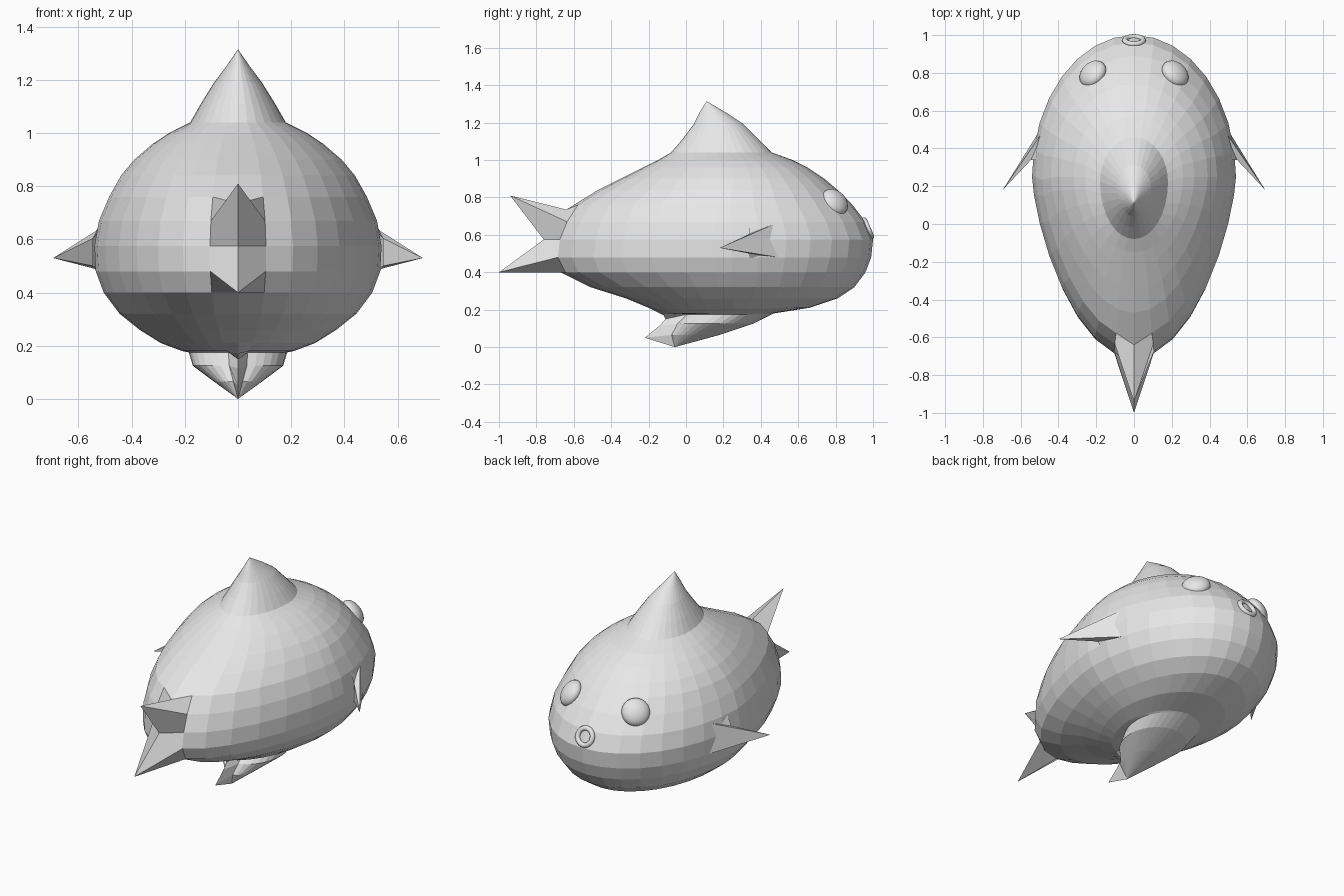
import bpy, bmesh, math
from mathutils import Vector

if "Cube" in bpy.data.objects:
    bpy.data.objects.remove(bpy.data.objects["Cube"])

grey = bpy.data.materials.new("light_grey")
grey.diffuse_color = (0.8, 0.8, 0.8, 1)
grey.use_nodes = True
grey.node_tree.nodes["Principled BSDF"].inputs["Base Color"].default_value = grey.diffuse_color


def make(name, bm, smooth=False):
    bmesh.ops.recalc_face_normals(bm, faces=bm.faces[:])
    me = bpy.data.meshes.new(name)
    bm.to_mesh(me)
    bm.free()
    me.materials.append(grey)
    for p in me.polygons:
        p.use_smooth = smooth
    ob = bpy.data.objects.new(name, me)
    bpy.context.collection.objects.link(ob)
    return ob


# Body: stacked egg-shaped rings (height, back, front, half width, back sharpness)
SEG = 32
BACK = SEG // 2
rings = [
    (0.065, -0.08, 0.18, 0.09, 1.0),
    (0.125, -0.05, 0.36, 0.17, 1.0),
    (0.175, 0.00, 0.46, 0.185, 1.0),
    (0.18, -0.11, 0.47, 0.21, 1.1),
    (0.21, -0.20, 0.66, 0.29, 1.2),
    (0.26, -0.32, 0.81, 0.37, 1.3),
    (0.32, -0.51, 0.90, 0.445, 1.4),
    (0.40, -0.67, 0.96, 0.505, 1.4),
    (0.48, -0.71, 0.99, 0.535, 1.4),
    (0.575, -0.70, 1.00, 0.54, 1.4),
    (0.67, -0.66, 0.96, 0.523, 1.4),
    (0.76, -0.60, 0.89, 0.485, 1.4),
    (0.84, -0.47, 0.81, 0.44, 1.4),
    (0.90, -0.35, 0.74, 0.39, 1.3),
    (0.96, -0.23, 0.65, 0.32, 1.2),
    (1.00, -0.15, 0.57, 0.26, 1.1),
    (1.04, -0.08, 0.46, 0.18, 1.0),
    (1.11, -0.02, 0.39, 0.14, 1.0),
    (1.19, 0.04, 0.31, 0.09, 1.0),
    (1.25, 0.07, 0.22, 0.045, 1.0),
]
# Centre back points pulled out into the tail spikes and the belly fin spike
pulled = {
    0: (-0.22, 0.05), 1: (-0.14, 0.115), 2: (-0.11, 0.15), 3: (-0.12, 0.17),
    8: (-1.0, 0.40), 9: (-0.76, 0.575), 10: (-0.94, 0.81), 11: (-0.64, 0.735),
}
bm = bmesh.new()
loops = []
for i, (z, back, front, w, power) in enumerate(rings):
    mid = min(0.25, back + (front - back) * 0.56)
    loop = []
    for k in range(SEG):
        t = math.tau * k / SEG
        c = math.cos(t)
        if c >= 0:
            y = mid + (front - mid) * c
        else:
            y = mid - (mid - back) * (-c) ** power
        co = Vector((w * math.sin(t), y, z))
        if k == BACK and i in pulled:
            co = Vector((0, *pulled[i]))
        loop.append(bm.verts.new(co))
    loops.append(loop)
for a, b in zip(loops, loops[1:]):
    for k in range(SEG):
        n = (k + 1) % SEG
        bm.faces.new((a[k], a[n], b[n], b[k]))
# Belly fin point and dorsal fin point
for loop, tip in ((loops[0], (0, -0.06, 0)), (loops[-1], (0, 0.11, 1.315))):
    v = bm.verts.new(tip)
    for k in range(SEG):
        bm.faces.new((loop[k], loop[(k + 1) % SEG], v))
make("body", bm)

for side, label in ((1, "right"), (-1, "left")):
    # Side fin: swept back spike on the flank
    pts = dict(
        tip=(0.695, 0.18, 0.53), ft=(0.475, 0.50, 0.67), fb=(0.49, 0.51, 0.477),
        rt=(0.515, 0.34, 0.67), rb=(0.53, 0.34, 0.477),
        m1=(0.545, 0.34, 0.605), m2=(0.545, 0.34, 0.50))
    bm = bmesh.new()
    v = {k: bm.verts.new((side * x, y, z)) for k, (x, y, z) in pts.items()}
    for f in ("ft fb tip", "ft tip m1", "fb m2 tip", "m1 tip m2",
              "ft m1 rt", "fb rb m2", "ft rt m1 m2 rb fb"):
        if f.count(" ") == 2:
            bm.faces.new([v[k] for k in f.split()])
    make(label + "_side_fin", bm)

    # Eye: flattened ball lying on the head surface
    bm = bmesh.new()
    bmesh.ops.create_uvsphere(bm, u_segments=24, v_segments=12, radius=0.08)
    eye = make(label + "_eye", bm, True)
    eye.scale = (1, 1, 0.6)
    eye.location = (side * 0.218, 0.795, 0.775)
    eye.rotation_euler = Vector((side * 0.58, 0.58, 0.58)).to_track_quat('Z', 'Y').to_euler()

# Mouth: small round lip ring
bpy.ops.mesh.primitive_torus_add(
    major_segments=24, minor_segments=8, major_radius=0.048, minor_radius=0.015,
    location=(0, 0.972, 0.635),
    rotation=Vector((0, 0.92, 0.4)).to_track_quat('Z', 'Y').to_euler())
mouth = bpy.context.object
mouth.name = "mouth"
mouth.data.materials.append(grey)
bpy.ops.object.shade_smooth()
